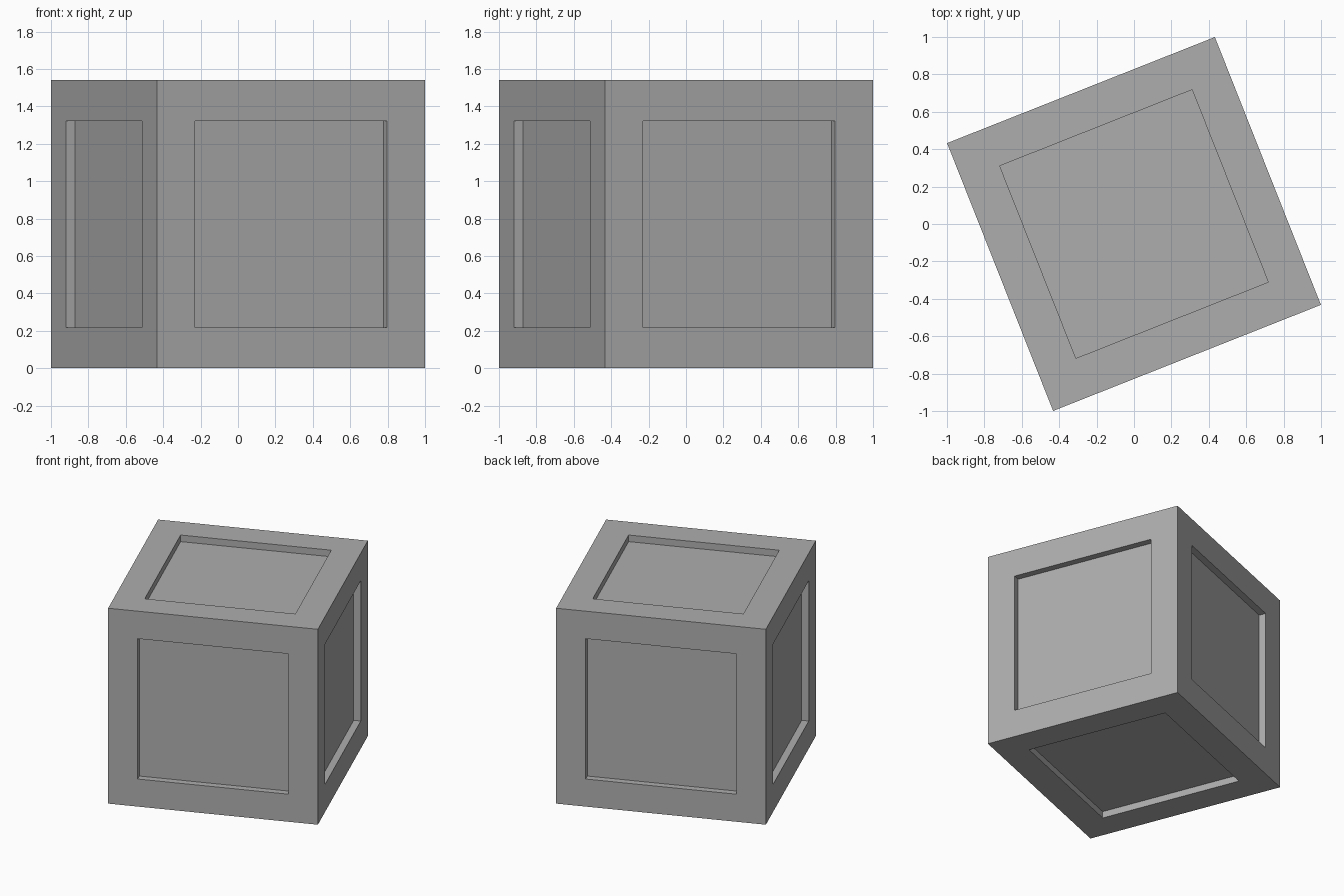
import bpy
import bmesh
import math
from mathutils import Matrix

SIDE = 1.54      # edge length of the cube
FRAME = 0.217    # border width around each panel
DEPTH = 0.052    # how far each panel is sunk
TURN = math.radians(21.6)

cube = bpy.data.objects.get("Cube")
if cube:
    bpy.data.objects.remove(cube, do_unlink=True)

# Plain grey material
grey = bpy.data.materials.new("grey")
grey.use_nodes = True
colour = (0.42, 0.42, 0.42, 1)
grey.diffuse_color = colour
grey.node_tree.nodes["Principled BSDF"].inputs["Base Color"].default_value = colour

# Cube with a square panel sunk straight into every face
bm = bmesh.new()
bmesh.ops.create_cube(bm, size=SIDE)
panels = list(bm.faces)
bmesh.ops.inset_individual(bm, faces=panels, thickness=FRAME, use_even_offset=True)
sunk = bmesh.ops.extrude_discrete_faces(bm, faces=panels)["faces"]
for face in sunk:
    inward = -face.calc_center_median().normalized() * DEPTH
    bmesh.ops.translate(bm, verts=face.verts, vec=inward)
bmesh.ops.recalc_face_normals(bm, faces=bm.faces)

# Turn about the vertical and stand on the floor
bm.transform(Matrix.Translation((0, 0, SIDE / 2)) @ Matrix.Rotation(TURN, 4, "Z"))

mesh = bpy.data.meshes.new("panelled_crate")
bm.to_mesh(mesh)
bm.free()
mesh.materials.append(grey)
crate = bpy.data.objects.new("panelled_crate", mesh)
bpy.context.scene.collection.objects.link(crate)
